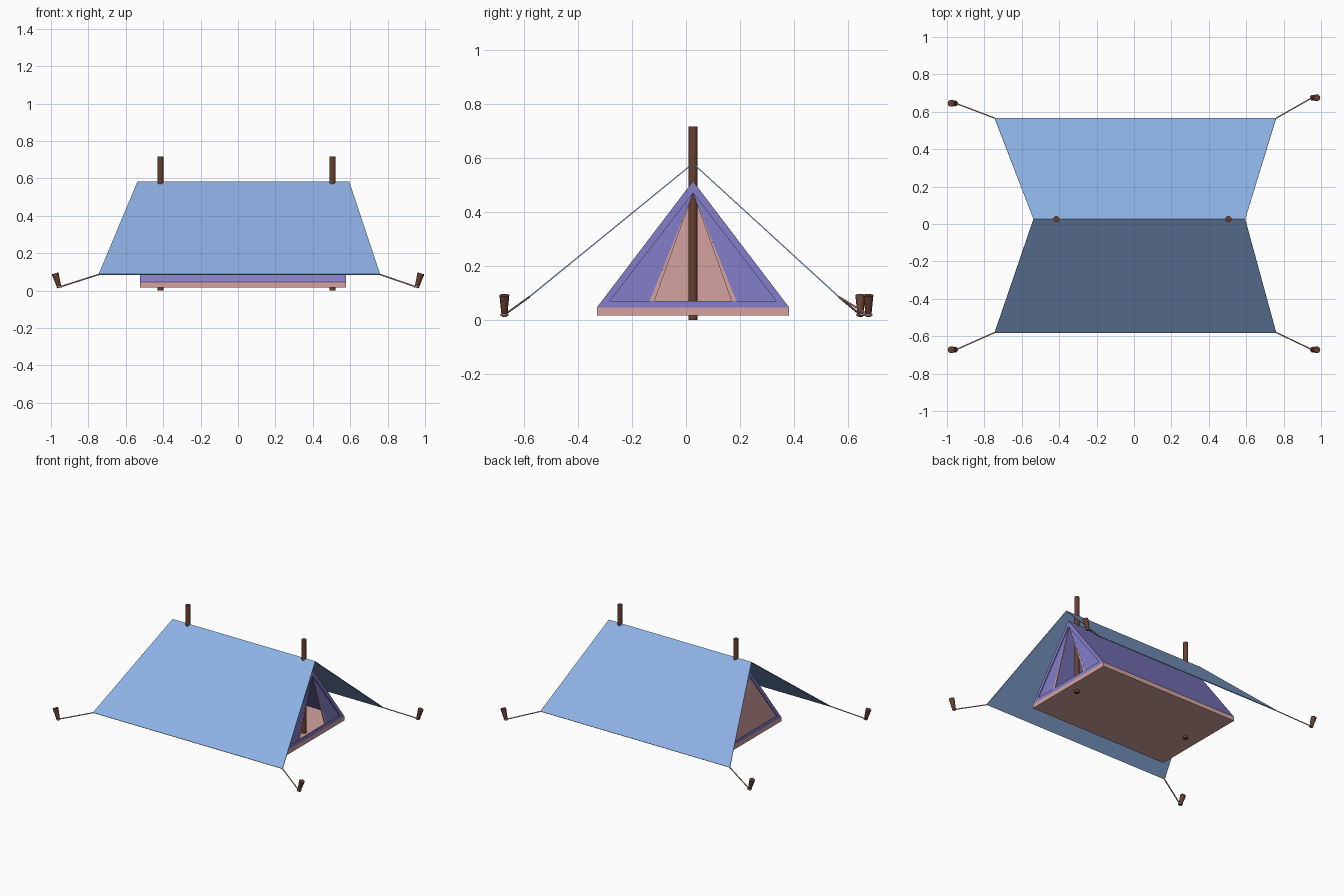
import bpy, bmesh, math
from mathutils import Vector

if "Cube" in bpy.data.objects:
    bpy.data.objects.remove(bpy.data.objects["Cube"])


def material(name, rgb):
    m = bpy.data.materials.new(name)
    lin = [((c / 255 + 0.055) / 1.055) ** 2.4 for c in rgb]
    m.diffuse_color = (*lin, 1)
    m.use_nodes = True
    m.node_tree.nodes["Principled BSDF"].inputs["Base Color"].default_value = m.diffuse_color
    return m


BLUE = material("fly blue", (141, 177, 228))
PURPLE = material("tent purple", (132, 126, 202))
PINK = material("floor pink", (212, 164, 160))
BROWN = material("wood brown", (104, 64, 48))


def mesh_object(name, verts, faces, mat, thick=0, offset=0):
    me = bpy.data.meshes.new(name)
    me.from_pydata(verts, [], faces)
    bm = bmesh.new()
    bm.from_mesh(me)
    bmesh.ops.recalc_face_normals(bm, faces=bm.faces)
    bm.to_mesh(me)
    bm.free()
    me.materials.append(mat)
    ob = bpy.data.objects.new(name, me)
    bpy.context.collection.objects.link(ob)
    if thick:
        mod = ob.modifiers.new("thickness", "SOLIDIFY")
        mod.thickness = thick
        mod.offset = offset
    return ob


def rod(name, a, b, r1, r2, mat, sides=12):
    a, b = Vector(a), Vector(b)
    d = b - a
    bpy.ops.mesh.primitive_cone_add(vertices=sides, radius1=r1, radius2=r2, depth=d.length,
                                    location=(a + b) / 2,
                                    rotation=d.to_track_quat("Z", "Y").to_euler())
    ob = bpy.context.object
    ob.name = name
    ob.data.materials.append(mat)
    if sides > 6:
        bpy.ops.object.shade_smooth_by_angle(angle=math.radians(40))
    return ob


YC = 0.026            # ridge line
X0, X1 = -0.525, 0.577  # ends of inner tent

# Outer fly sheet, two sloping panels
mesh_object("fly_sheet",
            [(-0.538, YC, 0.58), (0.595, YC, 0.58),
             (-0.745, -0.58, 0.086), (0.76, -0.58, 0.086),
             (-0.745, 0.566, 0.086), (0.76, 0.566, 0.086)],
            [(0, 2, 3, 1), (0, 1, 5, 4)], BLUE, 0.005)

# Floor tub
y0, y1 = YC - 0.356, YC + 0.356
box = [(x, y, z) for x in (X0, X1) for y in (y0, y1) for z in (0.017, 0.047)]
mesh_object("floor_tub", box,
            [(0, 1, 3, 2), (4, 6, 7, 5), (0, 4, 5, 1), (2, 3, 7, 6), (0, 2, 6, 4), (1, 5, 7, 3)],
            PINK)

# Sloping inner tent walls
mesh_object("tent_walls",
            [(X0, YC, 0.515), (X1, YC, 0.515), (X0, y0, 0.047), (X1, y0, 0.047),
             (X0, y1, 0.047), (X1, y1, 0.047)],
            [(0, 2, 3, 1), (0, 1, 5, 4)], PURPLE, 0.006, -1)

# Triangular end frames
outer = [(y0, 0.047), (y1, 0.047), (YC, 0.515)]
inner = [(YC - 0.307, 0.072), (YC + 0.307, 0.072), (YC, 0.47)]
for name, x in (("left_end_frame", X0 + 0.005), ("right_end_frame", X1 - 0.005)):
    mesh_object(name, [(x, y, z) for y, z in outer + inner],
                [(i, (i + 1) % 3, (i + 1) % 3 + 3, i + 3) for i in range(3)], PURPLE, 0.01)

# Closed panel at the left end
mesh_object("left_end_panel", [(X0 + 0.006, y, z) for y, z in inner], [(0, 1, 2)], PINK, 0.004)

# Door flaps at the right end, each with a hem along the opening
xf = X1 - 0.008
for side, s in (("front", -1), ("back", 1)):
    mesh_object(side + "_door_flap",
                [(xf, YC, 0.47), (xf, YC + s * 0.307, 0.072), (xf, YC + s * 0.16, 0.072)],
                [(0, 1, 2)], PURPLE, 0.004)
    mesh_object(side + "_door_hem",
                [(xf, YC + s * 0.004, 0.46), (xf, YC + s * 0.16, 0.072), (xf, YC + s * 0.142, 0.072)],
                [(0, 1, 2)], PINK, 0.006)

# Upright poles
for name, x in (("left_pole", -0.415), ("right_pole", 0.505)):
    rod(name, (x, YC, 0), (x, YC, 0.716), 0.0165, 0.0165, BROWN)

# Stakes, cords and knots at the four corners
for name, sx, cx, cy, sy in (("front_left", -1, -0.745, -0.58, -0.672),
                             ("front_right", 1, 0.76, -0.58, -0.672),
                             ("back_left", -1, -0.745, 0.566, 0.645),
                             ("back_right", 1, 0.76, 0.566, 0.675)):
    foot = (sx * 0.955, sy, 0.015)
    rod(name + "_stake", foot, (sx * 0.978, sy, 0.092), 0.011, 0.019, BROWN, 10)
    rod(name + "_cord", (cx, cy, 0.086), (sx * 0.952, sy, 0.02), 0.004, 0.004, PINK, 6)
    bpy.ops.mesh.primitive_torus_add(major_segments=12, minor_segments=6, major_radius=0.012,
                                     minor_radius=0.004, location=(sx * 0.956, sy, 0.02))
    knot = bpy.context.object
    knot.name = name + "_knot"
    knot.data.materials.append(PINK)
    bpy.ops.object.shade_smooth_by_angle()
